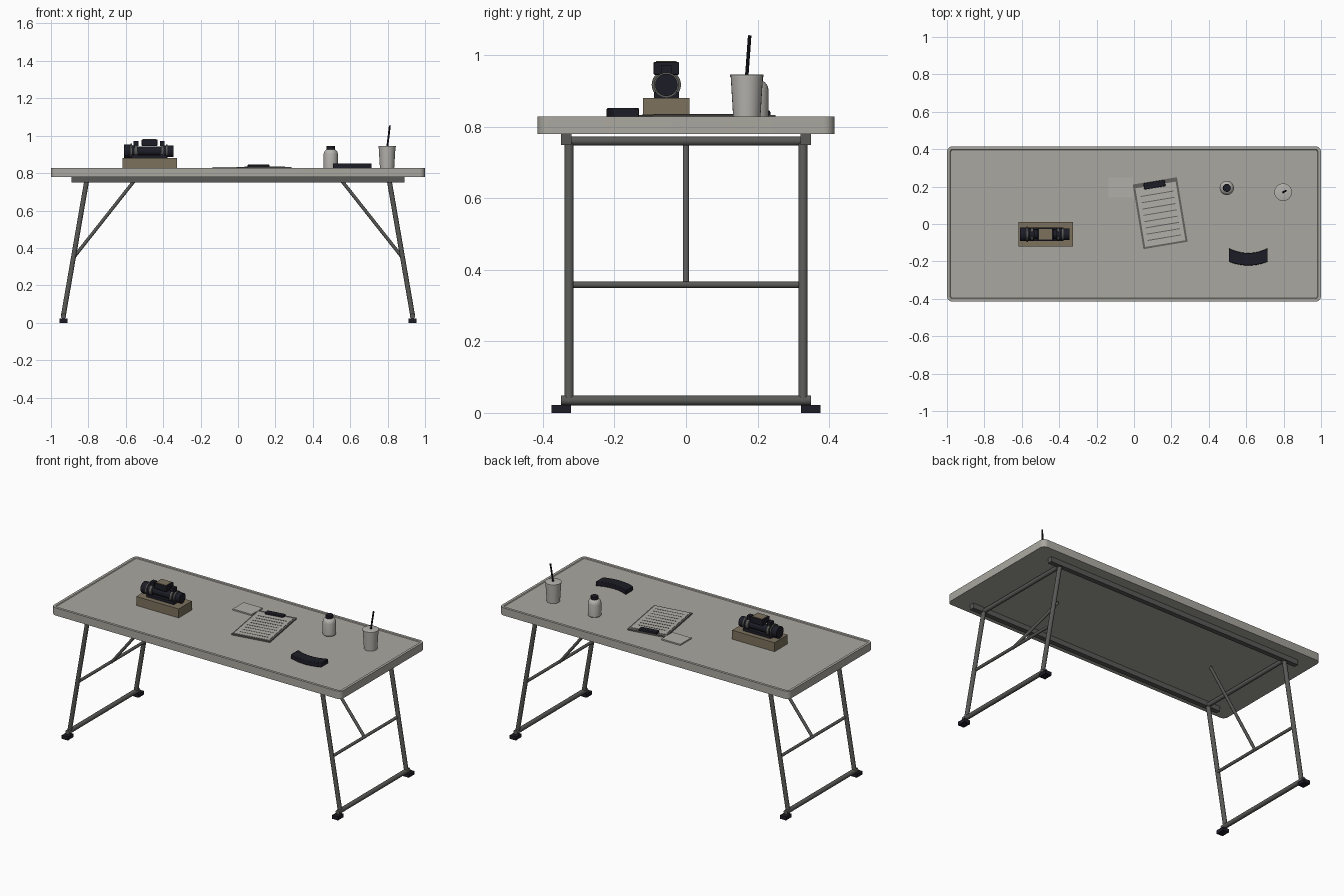
import bpy, bmesh, math
from mathutils import Vector, Matrix

if "Cube" in bpy.data.objects:
    bpy.data.objects.remove(bpy.data.objects["Cube"])


def material(name, rgb):
    m = bpy.data.materials.new(name)
    m.use_nodes = True
    m.diffuse_color = (*rgb, 1)
    m.node_tree.nodes["Principled BSDF"].inputs["Base Color"].default_value = (*rgb, 1)
    return m


TOP = material("warm grey plastic", (0.40, 0.39, 0.35))
STEEL = material("dark grey steel", (0.10, 0.10, 0.095))
BLACK = material("blue black", (0.012, 0.012, 0.02))
WOOD = material("tan wood", (0.20, 0.165, 0.11))
PAPER = material("paper", (0.44, 0.43, 0.39))
CUP = material("pale grey", (0.46, 0.45, 0.42))
BOARD = material("board grey", (0.13, 0.125, 0.115))


def finish(name, bm, mat, loc=(0, 0, 0), rot=0, bevel=0, smooth=True):
    bmesh.ops.recalc_face_normals(bm, faces=bm.faces)
    me = bpy.data.meshes.new(name)
    bm.to_mesh(me)
    bm.free()
    me.materials.append(mat)
    ob = bpy.data.objects.new(name, me)
    ob.location = loc
    ob.rotation_euler.z = rot
    bpy.context.collection.objects.link(ob)
    if bevel:
        b = ob.modifiers.new("bevel", "BEVEL")
        b.width, b.segments = bevel, 2
    if smooth:
        bpy.ops.object.select_all(action="DESELECT")
        ob.select_set(True)
        bpy.context.view_layer.objects.active = ob
        bpy.ops.object.shade_smooth_by_angle(angle=math.radians(35))
    return ob


def box(name, mat, size, loc, rot=0, bevel=0):
    bm = bmesh.new()
    bmesh.ops.create_cube(bm, size=1)
    bmesh.ops.scale(bm, vec=size, verts=bm.verts)
    return finish(name, bm, mat, loc, rot, bevel, smooth=False)


def tube(name, mat, a, b, r, n=16):
    a, b = Vector(a), Vector(b)
    d = b - a
    bm = bmesh.new()
    bmesh.ops.create_cone(bm, cap_ends=True, segments=n, radius1=r, radius2=r, depth=d.length)
    bmesh.ops.transform(bm, matrix=d.to_track_quat("Z", "Y").to_matrix().to_4x4(), verts=bm.verts)
    return finish(name, bm, mat, (a + b) / 2)


def lathe(name, mat, profile, loc, along_x=False, n=28):
    """Spin (radius, height) points into a closed round body."""
    bm = bmesh.new()
    rings = [[bm.verts.new((r * math.cos(t), r * math.sin(t), h))
              for t in (2 * math.pi * i / n for i in range(n))] for r, h in profile]
    for lo, hi in zip(rings, rings[1:]):
        for i in range(n):
            bm.faces.new((lo[i], lo[(i + 1) % n], hi[(i + 1) % n], hi[i]))
    bm.faces.new(rings[0])
    bm.faces.new(rings[-1])
    if along_x:
        bmesh.ops.rotate(bm, matrix=Matrix.Rotation(math.pi / 2, 3, "Y"), verts=bm.verts)
    return finish(name, bm, mat, loc)


def prism(name, mat, outline, z0, z1, bevel=0):
    bm = bmesh.new()
    base = bm.faces.new([bm.verts.new((x, y, z0)) for x, y in outline])
    up = bmesh.ops.extrude_face_region(bm, geom=[base])["geom"]
    bmesh.ops.translate(bm, vec=(0, 0, z1 - z0), verts=[v for v in up if isinstance(v, bmesh.types.BMVert)])
    return finish(name, bm, mat, bevel=bevel)


# Table top: rounded slab with a thin raised rim
bm = bmesh.new()
R = 0.03
outline = []
for k, (sx, sy) in enumerate([(1, 1), (-1, 1), (-1, -1), (1, -1)]):
    for i in range(7):
        t = math.pi / 2 * (k + i / 6)
        outline.append((sx * (1 - R) + R * math.cos(t), sy * (0.415 - R) + R * math.sin(t)))
face = bm.faces.new([bm.verts.new((x, y, 0.78)) for x, y in outline])
up = bmesh.ops.extrude_face_region(bm, geom=[face])["geom"]
bmesh.ops.translate(bm, vec=(0, 0, 0.048), verts=[v for v in up if isinstance(v, bmesh.types.BMVert)])
top = [f for f in up if isinstance(f, bmesh.types.BMFace)]
bmesh.ops.inset_region(bm, faces=top, thickness=0.016)
bmesh.ops.inset_region(bm, faces=top, thickness=0.004, depth=-0.004)
finish("table_top", bm, TOP)
Z = 0.824  # working surface

# Side rails under the top
for s, side in ((-1, "front"), (1, "back")):
    box(side + "_rail", STEEL, (1.78, 0.03, 0.032), (0, s * 0.335, 0.765))

# Folding leg frames
for s, end in ((-1, "right"), (1, "left")):
    for q, side in ((-1, "front"), (1, "back")):
        tube(f"{end}_{side}_leg", STEEL, (s * 0.808, q * 0.327, 0.765), (s * 0.935, q * 0.327, 0.03), 0.013)
        box(f"{end}_{side}_foot", BLACK, (0.042, 0.054, 0.022), (s * 0.933, q * 0.349, 0.011))
    for name, x, y, z, r in (("pivot_bar", 0.808, 0.33, 0.76, 0.013),
                             ("cross_bar", 0.875, 0.325, 0.358, 0.009),
                             ("floor_bar", 0.933, 0.35, 0.035, 0.014)):
        tube(f"{end}_{name}", STEEL, (s * x, -y, z), (s * x, y, z), r)
    tube(f"{end}_brace", STEEL, (s * 0.55, 0, 0.765), (s * 0.873, 0, 0.356), 0.009)

# Wooden block with a sighting tube on it
CX, CY, CZ = -0.475, -0.055, 0.917
box("wood_block", WOOD, (0.293, 0.13, 0.056), (CX + 0.003, CY, Z + 0.028))
box("sight_base", BLACK, (0.19, 0.07, 0.018), (CX, CY, 0.888))
lathe("sight_tube", BLACK, [(0.027, -0.135), (0.036, -0.135), (0.036, -0.095), (0.025, -0.075), (0.025, 0.07),
                            (0.031, 0.085), (0.031, 0.13), (0.024, 0.13)], (CX, CY, CZ), True)
for s, end in ((-1, "rear"), (1, "front")):
    lathe(end + "_sight_ring", STEEL, [(0.034, -0.008), (0.034, 0.008)], (CX + s * 0.07, CY, CZ), True)
    box(end + "_ring_foot", BLACK, (0.022, 0.06, 0.022), (CX + s * 0.07, CY, 0.898))
    box(end + "_ring_clamp", BLACK, (0.026, 0.03, 0.026), (CX + s * 0.07, CY, 0.958))
    lathe(end + "_sight_rim", STEEL, [(0.038 - 0.003 * s, -0.004), (0.038 - 0.003 * s, 0.004)],
          (CX + s * 0.095, CY, CZ), True)
box("sight_housing", BLACK, (0.084, 0.072, 0.036), (CX + 0.002, CY, 0.963), bevel=0.004)
box("housing_plate", WOOD, (0.07, 0.058, 0.003), (CX + 0.002, CY, 0.982))

# Note pad
box("note_pad", PAPER, (0.13, 0.108, 0.008), (-0.07, 0.195, Z + 0.004))

# Clipboard with ruled sheet and clip
tilt = math.radians(9.5)
turn = Matrix.Rotation(tilt, 3, "Z")


def on_board(x, y, z):
    return turn @ Vector((x, y, 0)) + Vector((0.14, 0.058, z))


box("clipboard", BOARD, (0.24, 0.35, 0.008), on_board(0, 0, Z + 0.004), tilt)
box("ruled_sheet", PAPER, (0.218, 0.318, 0.002), on_board(0, -0.006, Z + 0.009), tilt)
for i in range(8):
    box(f"sheet_line_{i + 1}", BOARD, (0.18, 0.005, 0.001), on_board(0, 0.105 - i * 0.034, Z + 0.0105), tilt)
box("board_clip", BLACK, (0.115, 0.034, 0.016), on_board(-0.005, 0.155, Z + 0.013), tilt, 0.004)

# Bottle with cap
lathe("bottle", CUP, [(0.035, 0), (0.038, 0.004), (0.038, 0.078), (0.035, 0.09), (0.028, 0.1), (0.02, 0.104)],
      (0.496, 0.193, Z))
lathe("bottle_cap", BLACK, [(0.022, 0.1), (0.022, 0.12), (0.02, 0.122)], (0.496, 0.193, Z), n=12)

# Lidded cup with straw
lathe("cup", CUP, [(0.038, 0), (0.045, 0.115), (0.047, 0.115), (0.047, 0.121), (0.044, 0.122)], (0.797, 0.17, Z))
tube("straw", BLACK, (0.797, 0.169, 0.93), (0.812, 0.178, 1.055), 0.005, 10)

# Curved case lying on the table
lower, upper = [], []
for i in range(13):
    u = i / 6 - 1
    lower.append((0.611 + 0.104 * u, -0.222 + 0.021 * u * u))
    upper.append((0.611 + 0.104 * u, -0.155 + 0.025 * u * u))
prism("curved_case", BLACK, lower + upper[::-1], Z, Z + 0.028, bevel=0.003)
